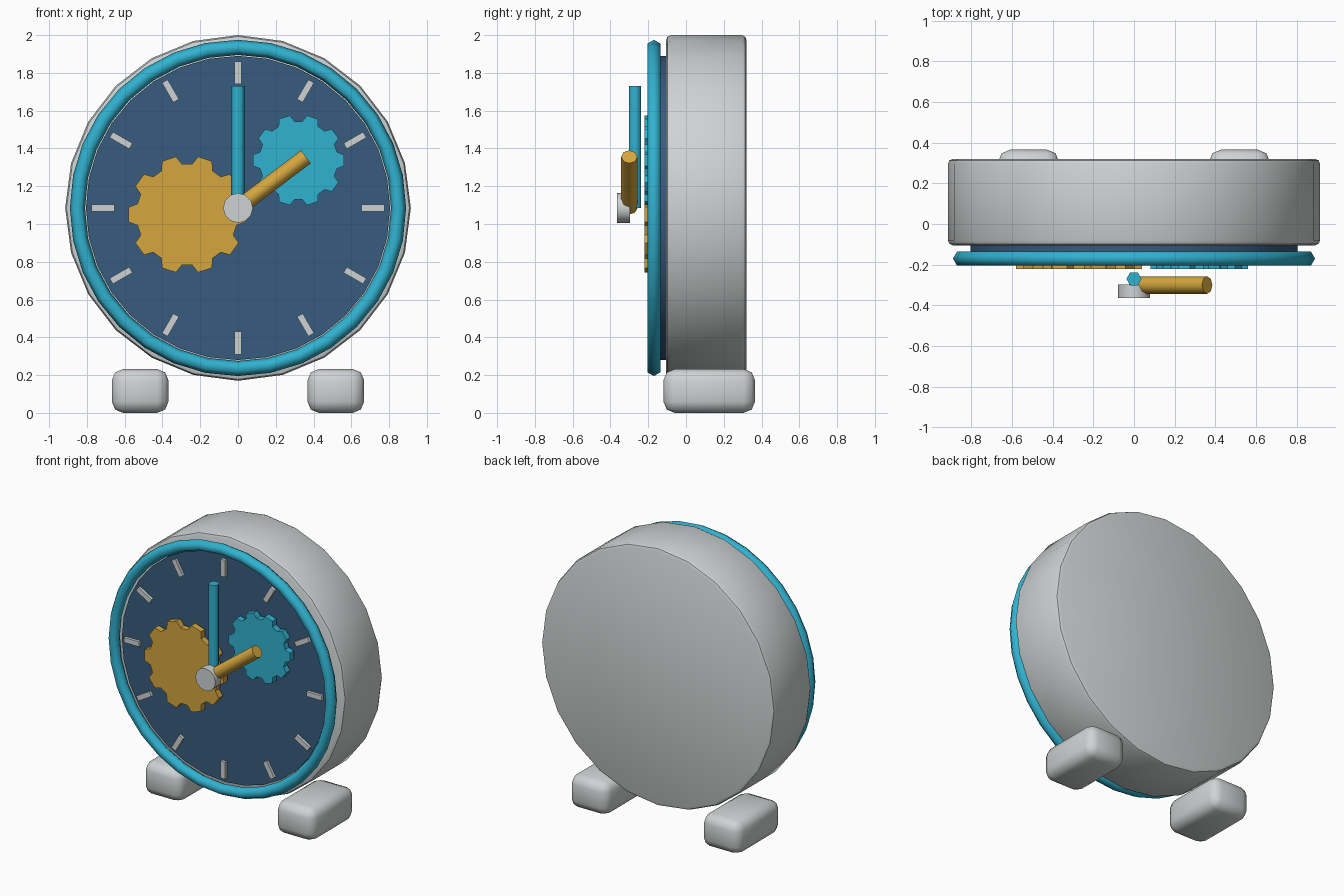
import bpy, bmesh, math
from mathutils import Vector, Matrix

if "Cube" in bpy.data.objects:
    bpy.data.objects.remove(bpy.data.objects["Cube"])

CZ = 1.085  # height of the dial centre


def material(name, rgb):
    m = bpy.data.materials.new(name)
    m.diffuse_color = (*rgb, 1)
    m.use_nodes = True
    m.node_tree.nodes["Principled BSDF"].inputs["Base Color"].default_value = m.diffuse_color
    return m


GREY = material("light grey", (0.62, 0.65, 0.65))
NAVY = material("navy blue", (0.038, 0.105, 0.205))
GOLD = material("golden orange", (0.66, 0.38, 0.048))
CYAN = material("cyan", (0.03, 0.445, 0.63))


def finish(name, bm, mat, bevel=0.0, angle=40):
    """Bevel the sharp edges, then make a smooth-by-angle object."""
    bmesh.ops.recalc_face_normals(bm, faces=bm.faces[:])
    if bevel:
        sharp = [e for e in bm.edges if e.calc_face_angle(0) > math.radians(40)]
        bmesh.ops.bevel(bm, geom=sharp, offset=bevel, segments=2,
                        profile=0.5, affect='EDGES')
    mesh = bpy.data.meshes.new(name)
    bm.to_mesh(mesh)
    bm.free()
    mesh.materials.append(mat)
    ob = bpy.data.objects.new(name, mesh)
    bpy.context.collection.objects.link(ob)
    bpy.ops.object.select_all(action='DESELECT')
    ob.select_set(True)
    bpy.context.view_layer.objects.active = ob
    bpy.ops.object.shade_smooth_by_angle(angle=math.radians(angle))
    return ob


def circle(r, n):
    return [(r * math.cos(2 * math.pi * i / n), r * math.sin(2 * math.pi * i / n))
            for i in range(n)]


def prism(name, pts, start, u, v, w, mat, bevel=0.0, angle=40):
    """Extrude a 2D outline lying in axes u, v along the vector w."""
    start, u, v, w = map(Vector, (start, u, v, w))
    bm = bmesh.new()
    a = [bm.verts.new(start + u * p + v * q) for p, q in pts]
    b = [bm.verts.new(x.co + w) for x in a]
    bm.faces.new(a)
    bm.faces.new(b)
    for i in range(len(a)):
        j = (i + 1) % len(a)
        bm.faces.new((a[i], a[j], b[j], b[i]))
    return finish(name, bm, mat, bevel, angle)


def plate(name, pts, x, z, y0, y1, mat, bevel=0.0, angle=40):
    """Outline facing the front, between two depths."""
    return prism(name, pts, (x, y0, z), (1, 0, 0), (0, 0, 1), (0, y1 - y0, 0),
                 mat, bevel, angle)


def box(name, size, matrix, mat, bevel=0.0):
    bm = bmesh.new()
    bmesh.ops.create_cube(bm, size=1, matrix=matrix @ Matrix.Diagonal((*size, 1)))
    return finish(name, bm, mat, bevel, 50)


def gear_outline(outer, root, teeth):
    pts, pitch = [], 2 * math.pi / teeth
    for i in range(teeth):
        for f, r in ((-0.34, root), (-0.2, outer), (0.2, outer), (0.34, root)):
            a = (i + f) * pitch
            pts.append((r * math.cos(a), r * math.sin(a)))
    return pts


# Case and dial
plate("clock_case", circle(0.915, 24), 0, CZ, -0.105, 0.32, GREY, 0.025)
plate("dial", circle(0.805, 32), 0, CZ, -0.15, -0.105, NAVY)

# Bezel ring with a six-sided section
bm = bmesh.new()
N, M = 32, 6
section = circle(0.04, M)
rings = []
for cx, cy in circle(1, N):
    rings.append([bm.verts.new(((0.85 + p) * cx, -0.17 + q, CZ + (0.85 + p) * cy))
                  for p, q in section])
for i in range(N):
    for k in range(M):
        r, s, l = rings[i], rings[(i + 1) % N], (k + 1) % M
        bm.faces.new((r[k], s[k], s[l], r[l]))
finish("bezel_ring", bm, CYAN, angle=75)

# Hour markers
for i in range(12):
    m = (Matrix.Translation((0, -0.155, CZ))
         @ Matrix.Rotation(math.radians(30 * i), 4, 'Y')
         @ Matrix.Translation((0, 0, 0.715)))
    box(f"hour_marker_{i + 1}", (0.035, 0.03, 0.12), m, GREY)

# Gears
plate("large_gear", gear_outline(0.312, 0.268, 10), -0.27, 1.05, -0.22, -0.175, GOLD, angle=30)
plate("small_gear", gear_outline(0.242, 0.208, 10), 0.32, 1.337, -0.22, -0.175, CYAN, angle=30)

# Hands and hub
prism("minute_hand", circle(0.037, 6), (0, -0.27, CZ), (1, 0, 0), (0, 1, 0),
      (0, 0, 0.645), CYAN, angle=75)
t = math.radians(37)
d = Vector((math.cos(t), 0, math.sin(t)))
prism("hour_hand", circle(0.043, 8), (0, -0.3, CZ), (-d.z, 0, d.x), (0, 1, 0),
      d * 0.45, GOLD, angle=60)
plate("hub", circle(0.079, 12), 0, CZ, -0.365, -0.297, GREY)

# Feet
for side, name in ((-1, "left_foot"), (1, "right_foot")):
    box(name, (0.3, 0.485, 0.232),
        Matrix.Translation((side * 0.518, 0.123, 0.116)), GREY, 0.06)
